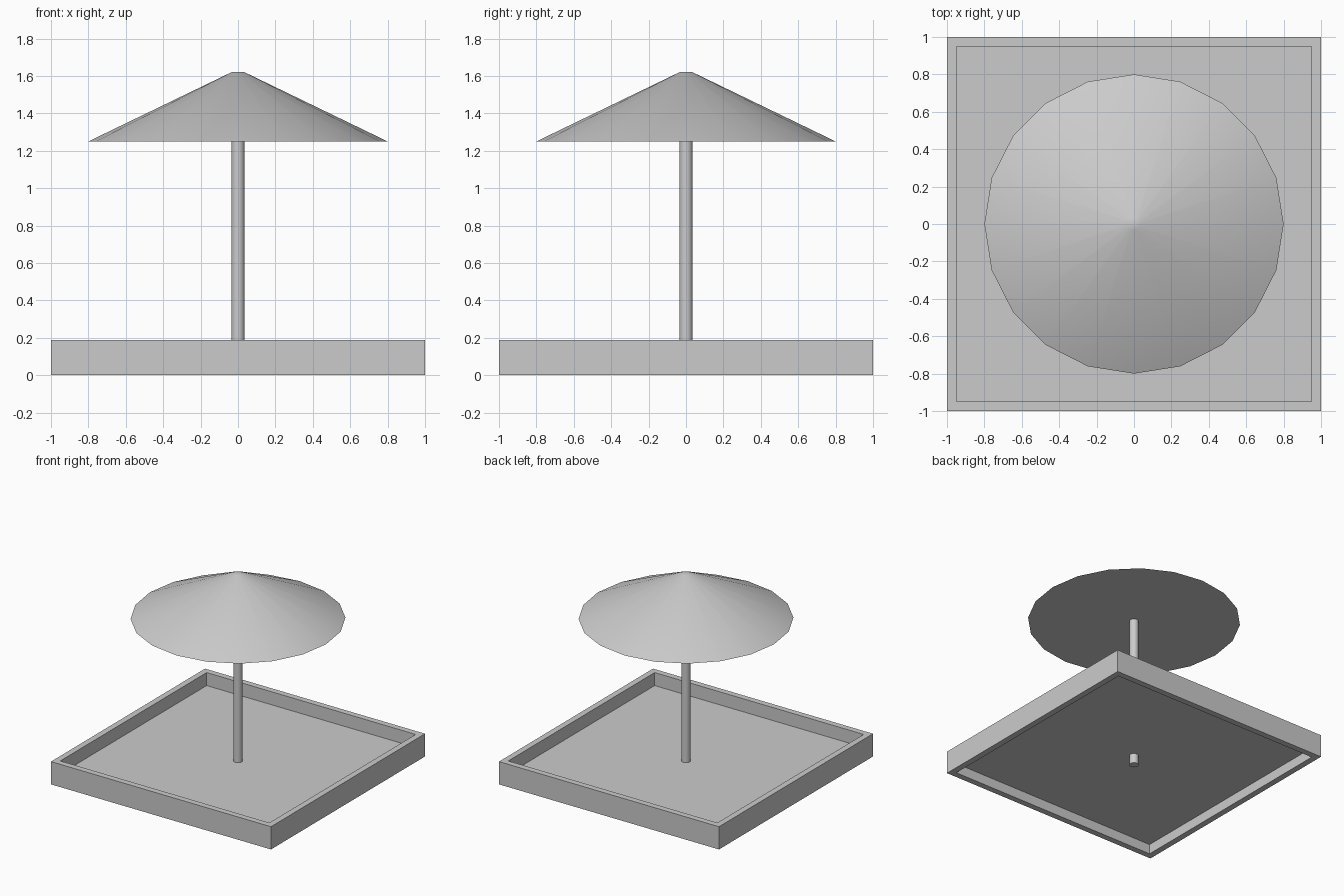
import bpy, bmesh
from math import radians
from mathutils import Matrix

if "Cube" in bpy.data.objects:
    bpy.data.objects.remove(bpy.data.objects["Cube"])

WALL_H, WALL_T, FLOOR_Z = 0.187, 0.05, 0.08
EAVE_Z, TOP_Z, POLE_R = 1.25, 1.62, 0.035


def finish(name, bm, smooth=False):
    mesh = bpy.data.meshes.new(name)
    bm.to_mesh(mesh)
    bm.free()
    obj = bpy.data.objects.new(name, mesh)
    bpy.context.collection.objects.link(obj)
    if smooth:
        bpy.ops.object.select_all(action='DESELECT')
        obj.select_set(True)
        bpy.context.view_layer.objects.active = obj
        bpy.ops.object.shade_smooth_by_angle(angle=radians(30))
    return obj


def board(name, size, loc):
    bm = bmesh.new()
    bmesh.ops.create_cube(bm, size=1, matrix=Matrix.Translation(loc) @ Matrix.Diagonal((*size, 1)))
    return finish(name, bm)


def round_part(name, r_low, r_high, z0, z1):
    bm = bmesh.new()
    bmesh.ops.create_cone(bm, cap_ends=True, segments=20, radius1=r_low, radius2=r_high,
                          depth=z1 - z0, matrix=Matrix.Translation((0, 0, (z0 + z1) / 2)))
    return finish(name, bm, smooth=True)


# Sandbox walls: front and back run full width, the sides fit between them
mid = 1 - WALL_T / 2
for label, s in (("front", -1), ("back", 1)):
    board(label + "_wall", (2, WALL_T, WALL_H), (0, s * mid, WALL_H / 2))
for label, s in (("left", -1), ("right", 1)):
    board(label + "_wall", (WALL_T, 2 - 2 * WALL_T, WALL_H), (s * mid, 0, WALL_H / 2))

# Sand surface, a thin sheet open underneath
bm = bmesh.new()
bmesh.ops.create_grid(bm, x_segments=1, y_segments=1, size=1 - WALL_T,
                      matrix=Matrix.Translation((0, 0, FLOOR_Z)))
finish("sand", bm)

# Centre pole and parasol roof
round_part("pole", POLE_R, POLE_R, 0, EAVE_Z)
round_part("parasol_roof", 0.8, POLE_R, EAVE_Z, TOP_Z)
